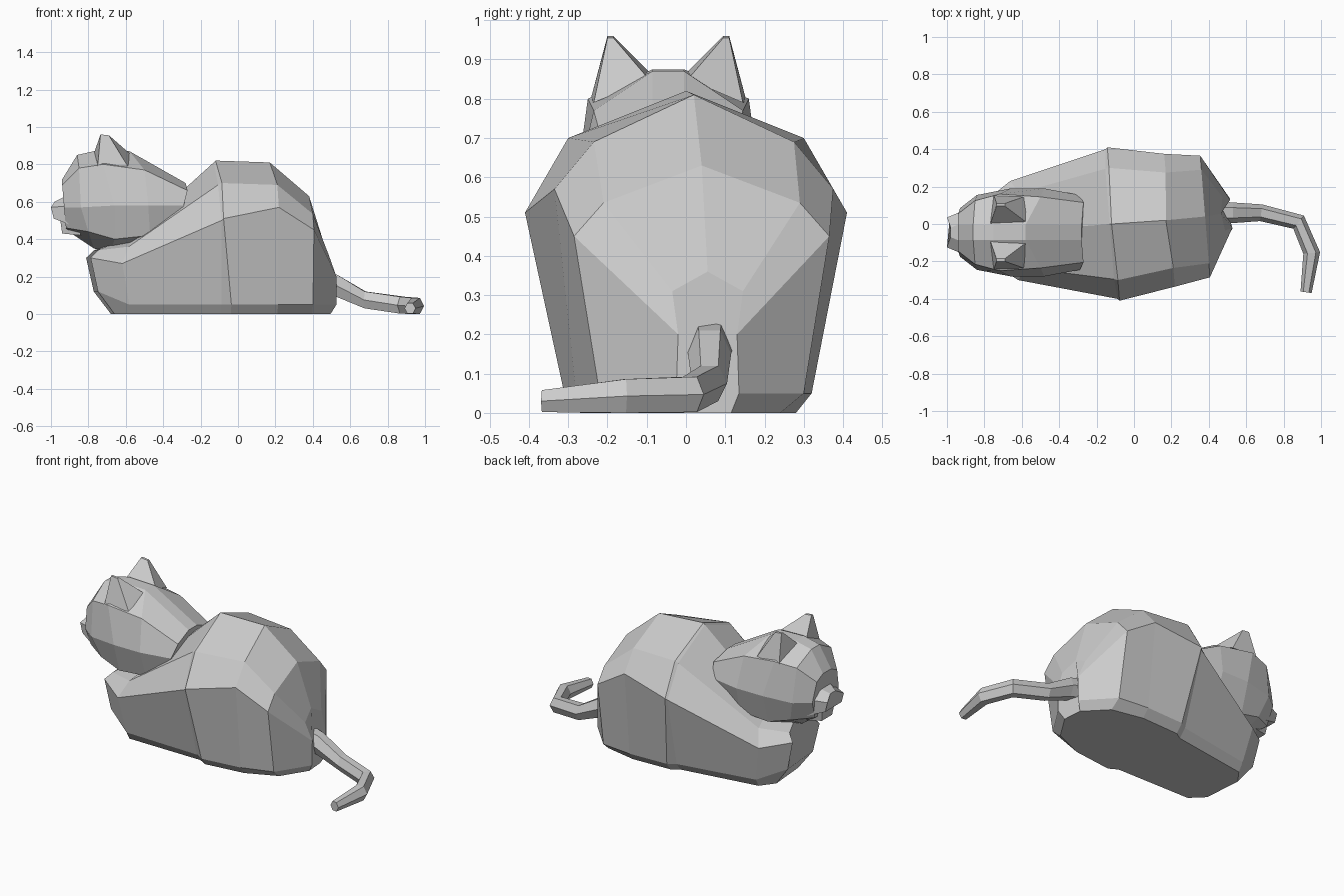
import bpy, bmesh
from math import cos, sin, pi
from mathutils import Vector


def mesh_object(name, bm):
    bmesh.ops.recalc_face_normals(bm, faces=bm.faces)
    me = bpy.data.meshes.new(name)
    bm.to_mesh(me)
    bm.free()
    ob = bpy.data.objects.new(name, me)
    bpy.context.collection.objects.link(ob)
    return ob


def loft(name, rings):
    bm = bmesh.new()
    vs = [[bm.verts.new(p) for p in r] for r in rings]
    n = len(vs[0])
    for a, b in zip(vs, vs[1:]):
        for i in range(n):
            j = (i + 1) % n
            bm.faces.new((a[i], a[j], b[j], b[i]))
    bm.faces.new(vs[0])
    bm.faces.new(vs[-1])
    return mesh_object(name, bm)


def mirrored_ring(half, dy=0.0, skew=0.0):
    # half profile runs bottom to top; mirror it to close the ring
    pts = [(x, -y, z) for x, y, z in half]
    pts += [(x, y, z) for x, y, z in reversed(half) if y > 0]
    return [(x + skew * y, y + dy, z) for x, y, z in pts]


# Body: rings from chest to rump, with a small step at the haunch (sideways shift, half profile)
body = [
    (-.04, [(-.67, .12, 0), (-.76, .14, .12), (-.80, .15, .30), (-.76, .12, .34), (-.72, 0, .36)]),
    (-.035, [(-.60, .20, 0), (-.60, .23, .05), (-.64, .265, .27), (-.60, .20, .36), (-.56, 0, .42)]),
    (0, [(-.11, .24, 0), (-.11, .28, .05), (-.12, .40, .50), (-.13, .295, .69), (-.13, 0, .81)]),
    (0, [(-.06, .27, 0), (-.06, .31, .05), (-.11, .41, .51), (-.11, .30, .70), (-.12, 0, .82)]),
    (.02, [(.19, .26, 0), (.19, .30, .05), (.19, .355, .57), (.19, .255, .69), (.17, 0, .81)]),
    (.04, [(.38, .20, 0), (.38, .26, .05), (.38, .325, .45), (.38, .25, .535), (.38, 0, .63)]),
    (.055, [(.49, .06, 0), (.52, .08, .05), (.52, .075, .20), (.48, .09, .31), (.465, 0, .36)]),
]
loft("body", [mirrored_ring(h, dy, -.08) for dy, h in body])

# Head: rings from face to nape, with a narrow flat crown
HEAD_Y = -.045
head = [
    [(-.89, 0, .43), (-.92, .09, .46), (-.93, .13, .57), (-.94, .10, .69), (-.94, .04, .72)],
    [(-.77, 0, .35), (-.80, .16, .44), (-.84, .20, .57), (-.85, .17, .78), (-.86, .04, .85)],
    [(-.68, 0, .33), (-.66, .18, .40), (-.66, .235, .58), (-.72, .205, .80), (-.75, .04, .875)],
    [(-.50, 0, .36), (-.47, .19, .42), (-.48, .235, .58), (-.50, .19, .77), (-.58, .04, .87)],
    [(-.32, 0, .46), (-.32, .17, .49), (-.29, .20, .58), (-.27, .16, .66), (-.28, .04, .70)],
]
loft("head", [mirrored_ring(h, HEAD_Y) for h in head])

# Ears: blunt pyramids with a sloping back
for side, label in ((-1, "right"), (1, "left")):
    base = [(-.77, .04, .86), (-.75, .20, .79), (-.59, .19, .79), (-.57, .05, .85)]
    tip = [(-.735, .14, .96), (-.735, .155, .96), (-.69, .155, .955), (-.69, .14, .955)]
    loft(label + "_ear", [[(x, side * y + HEAD_Y, z) for x, y, z in r] for r in (base, tip)])

# Muzzle: tapered block with a nose wedge and chin below
muzzle = [
    [(-.88, .12, .47), (-.88, .13, .58), (-.90, .06, .64)],
    [(-.985, .08, .51), (-1.0, .08, .57), (-.98, .025, .60)],
]
loft("muzzle", [mirrored_ring(h, HEAD_Y) for h in muzzle])
chin = [
    [(-.84, .08, .42), (-.86, .09, .50)],
    [(-.94, .05, .43), (-.95, .06, .50)],
]
loft("chin", [mirrored_ring(h, HEAD_Y) for h in chin])

# Tail: six-sided tube lying along the ground (x, y, z, half width, half height)
path = [(.46, .06, .17, .06, .06), (.53, .06, .15, .055, .06), (.68, .06, .075, .045, .045),
        (.88, .01, .047, .045, .045), (.95, -.155, .043, .045, .043), (.92, -.365, .03, .03, .028)]
rings = []
for i, (x, y, z, w, h) in enumerate(path):
    a, b = path[max(i - 1, 0)], path[min(i + 1, len(path) - 1)]
    d = Vector((b[0] - a[0], b[1] - a[1])).normalized()
    ring = []
    for k in range(6):
        t = k * pi / 3
        s = w * cos(t)
        ring.append((x - d.y * s, y + d.x * s, max(z + h * sin(t) / .866, 0)))
    rings.append(ring)
loft("tail", rings)
